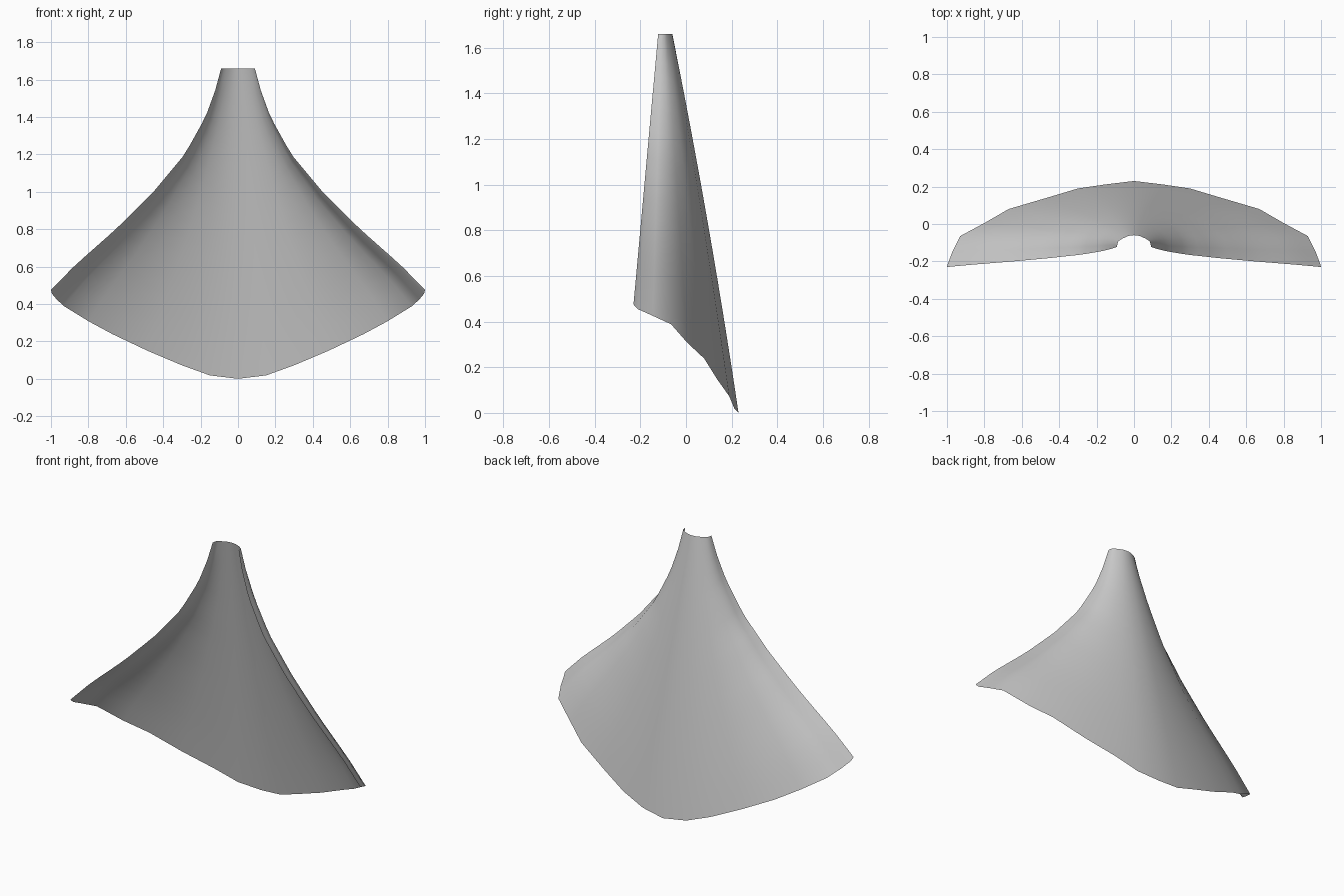
import bpy, bmesh

if "Cube" in bpy.data.objects:
    bpy.data.objects.remove(bpy.data.objects["Cube"])

# Fold lines of half the cape: (collar x, y), (hem x, y, z)
FOLDS = [
    ((0.000, -0.060), (0.00, 0.230, 0.000)),
    ((0.015, -0.061), (0.15, 0.212, 0.018)),
    ((0.030, -0.064), (0.30, 0.190, 0.072)),
    ((0.044, -0.070), (0.48, 0.136, 0.148)),
    ((0.060, -0.077), (0.67, 0.080, 0.238)),
    ((0.073, -0.085), (0.80, 0.005, 0.308)),
    ((0.085, -0.094), (0.93, -0.065, 0.388)),
    ((0.089, -0.108), (0.97, -0.145, 0.425)),
    ((0.090, -0.118), (0.995, -0.212, 0.455)),
    ((0.090, -0.122), (1.00, -0.230, 0.475)),
]
TOP = 1.66
ROWS = 20
# Outward flare of the side edges against the drop (0 collar, 1 hem)
FLARE = [(0, 0), (0.10, 0.035), (0.22, 0.092), (0.387, 0.213), (0.555, 0.395),
         (0.72, 0.61), (0.89, 0.86), (1, 1)]


def flare(s):
    for (a, fa), (b, fb) in zip(FLARE, FLARE[1:]):
        if s <= b:
            return fa + (fb - fa) * (s - a) / (b - a)
    return 1.0


# Cape: one thin open sheet, swept from collar to hem
bm = bmesh.new()
grid = []
for (tx, ty), (hx, hy, hz) in FOLDS:
    column = []
    for i in range(ROWS + 1):
        s = i / ROWS
        fx = s + hx * (flare(s) - s)              # middle folds hang straighter
        fy = s + 0.15 * (1 - hx) * s * (1 - s)    # slight belly at the back
        column.append(bm.verts.new((tx + (hx - tx) * fx,
                                    ty + (hy - ty) * fy,
                                    TOP + (hz - TOP) * s)))
    grid.append(column)
for a, b in zip(grid, grid[1:]):
    for i in range(ROWS):
        f = bm.faces.new((a[i], b[i], b[i + 1], a[i + 1]))
        f.smooth = True
bm.normal_update()
# Outside of the cape faces the back (+y)
if sum(f.normal.y for f in bm.faces) < 0:
    bmesh.ops.reverse_faces(bm, faces=bm.faces[:])

mesh = bpy.data.meshes.new("cape")
bm.to_mesh(mesh)
bm.free()
cape = bpy.data.objects.new("cape", mesh)
bpy.context.collection.objects.link(cape)

# Other half
mirror = cape.modifiers.new("mirror", 'MIRROR')
mirror.use_axis[0] = True
mirror.use_clip = True
mirror.merge_threshold = 0.0005
